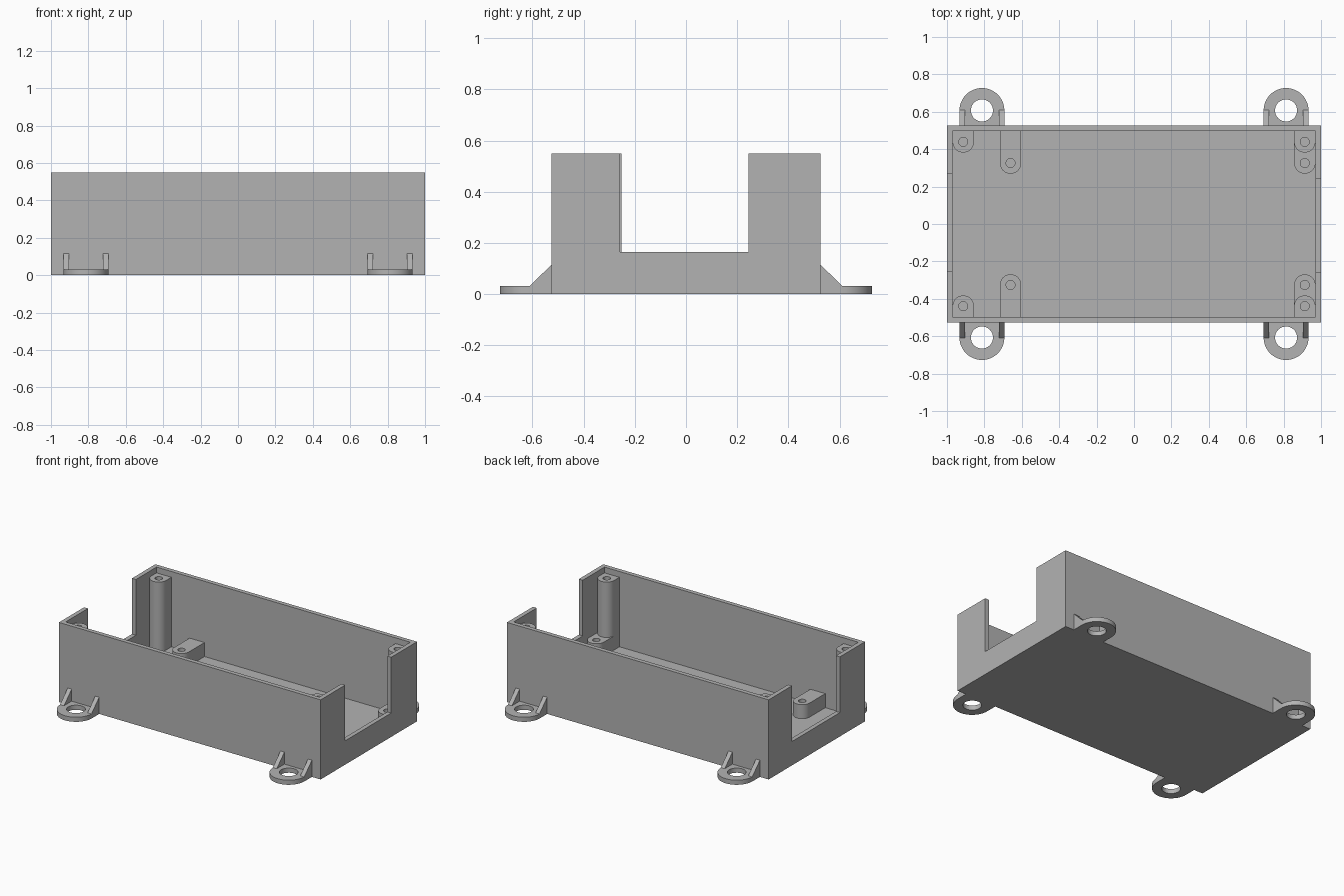
import bpy, bmesh, math
from mathutils import Matrix, Vector

if "Cube" in bpy.data.objects:
    bpy.data.objects.remove(bpy.data.objects["Cube"])

HX, HY, H, WALL = 1.0, 0.526, 0.55, 0.03

plastic = bpy.data.materials.new("grey plastic")
plastic.use_nodes = True
grey = (0.45, 0.45, 0.45, 1)
plastic.diffuse_color = grey
plastic.node_tree.nodes["Principled BSDF"].inputs["Base Color"].default_value = grey


def finish(name, bm):
    bmesh.ops.recalc_face_normals(bm, faces=bm.faces)
    mesh = bpy.data.meshes.new(name)
    bm.to_mesh(mesh)
    bm.free()
    mesh.materials.append(plastic)
    obj = bpy.data.objects.new(name, mesh)
    bpy.context.collection.objects.link(obj)
    return obj


def smooth(obj):
    bpy.ops.object.select_all(action="DESELECT")
    obj.select_set(True)
    bpy.context.view_layer.objects.active = obj
    bpy.ops.object.shade_smooth_by_angle(angle=math.radians(30))


def box(name, lo, hi):
    bm = bmesh.new()
    lo, hi = Vector(lo), Vector(hi)
    bmesh.ops.create_cube(bm, size=1, matrix=Matrix.Translation((lo + hi) / 2)
                          @ Matrix.Diagonal((*(hi - lo), 1)))
    return finish(name, bm)


def drilled_tab(name, x, y, wall_y, radius, hole, z0, z1):
    """Upright D shape with a round end, a hole, and a flat end at wall_y."""
    depth = abs(wall_y - y)
    side = math.copysign(1, wall_y - y)
    corner = math.atan2(depth, radius)
    angles = sorted([math.tau * i / 48 for i in range(48)] + [corner, math.pi - corner])
    bm = bmesh.new()
    rings = []
    for z, drilled in ((z0, False), (z1, False), (z1, True), (z0, True)):
        ring = []
        for a in angles:
            c, s = math.cos(a), math.sin(a)
            reach = hole if drilled else radius
            if not drilled and s > 1e-6:
                reach = min(radius / max(abs(c), 1e-6), depth / s)
            ring.append(bm.verts.new((x + reach * c, y + side * reach * s, z)))
        rings.append(ring)
    n = len(angles)
    for k in range(4):
        a, b = rings[k], rings[(k + 1) % 4]
        for i in range(n):
            j = (i + 1) % n
            bm.faces.new((a[i], a[j], b[j], b[i]))
    smooth(finish(name, bm))


def gusset(name, x, side):
    """Triangular rib between the wall and a mounting ear."""
    bm = bmesh.new()
    profile = ((HY, 0.02), (HY + 0.084, 0.02), (HY + 0.084, 0.032), (HY, 0.115))
    face = bm.faces.new([bm.verts.new((x - 0.015, side * y, z)) for y, z in profile])
    out = bmesh.ops.extrude_face_region(bm, geom=[face])
    verts = [v for v in out["geom"] if isinstance(v, bmesh.types.BMVert)]
    bmesh.ops.translate(bm, verts=verts, vec=(0.03, 0, 0))
    finish(name, bm)


# Open tray with a notch in each end wall
tray = box("tray", (-HX, -HY, 0), (HX, HY, H))
cutters = [
    box("cavity_cutter", (-HX + WALL, -HY + WALL, WALL), (HX - WALL, HY - WALL, 1)),
    box("left_notch_cutter", (0.9, -0.258, 0.165), (1.1, 0.244, 1)),
    box("right_notch_cutter", (-1.1, -0.252, 0.165), (-0.9, 0.271, 1)),
]
bpy.context.view_layer.objects.active = tray
for cutter in cutters:
    cutter.hide_render = True
    mod = tray.modifiers.new("cut", "BOOLEAN")
    mod.operation, mod.solver, mod.object = "DIFFERENCE", "EXACT", cutter
    bpy.ops.object.modifier_apply(modifier=mod.name)
    bpy.data.objects.remove(cutter)

for side, end in ((-1, "front"), (1, "back")):
    inner = side * (HY - 0.02)
    # Tall lid posts in the corners
    for x, hand in ((-0.913, "right"), (0.913, "left")):
        drilled_tab(f"{end}_{hand}_lid_post", x, side * 0.439, inner, 0.057, 0.024, 0.02, 0.51)
    # Low board supports
    for x, hand in ((-0.66, "right"), (0.913, "left")):
        drilled_tab(f"{end}_{hand}_board_support", x, side * 0.326, inner, 0.057, 0.024, 0.02, 0.127)
    # Outside mounting ears with two ribs each
    for x, hand in ((-0.813, "right"), (0.813, "left")):
        drilled_tab(f"{end}_{hand}_mounting_ear", x, side * 0.607, side * HY, 0.12, 0.059, 0, 0.032)
        for offset, label in ((-0.105, "outer" if x < 0 else "inner"),
                              (0.105, "inner" if x < 0 else "outer")):
            gusset(f"{end}_{hand}_{label}_rib", x + offset, side)
